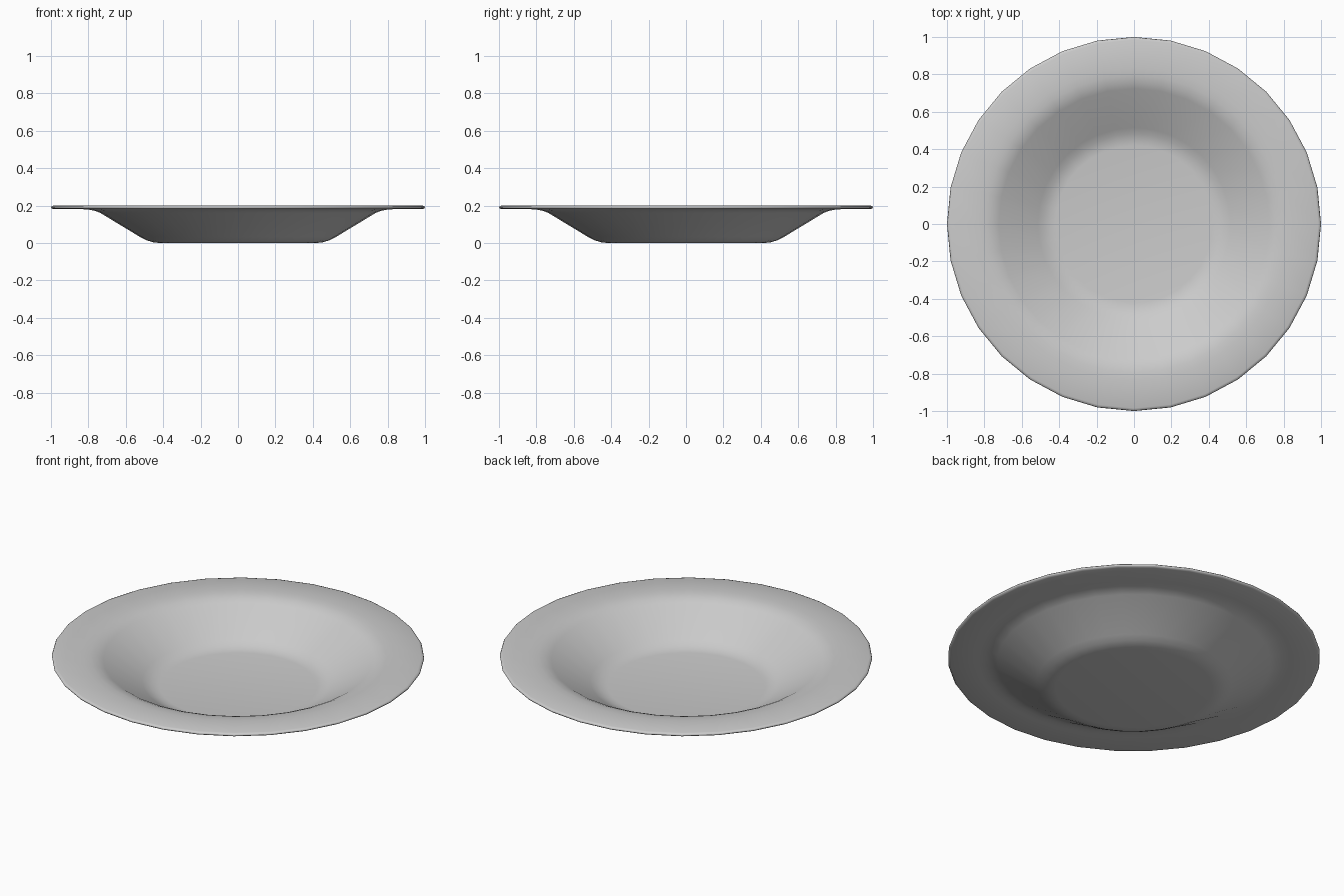
import bpy, bmesh, math

if "Cube" in bpy.data.objects:
    bpy.data.objects.remove(bpy.data.objects["Cube"])

# Profile from underside centre, round the rim, back to the floor centre (radius, height)
under = [(0.42, 0.0), (0.455, 0.004), (0.49, 0.015), (0.525, 0.033), (0.735, 0.16),
         (0.765, 0.172), (0.80, 0.179), (0.84, 0.181)]
rim = [(0.985, 0.181), (0.996, 0.185), (1.0, 0.191), (0.996, 0.197), (0.985, 0.201)]
upper = [(0.835, 0.201), (0.795, 0.199), (0.757, 0.191), (0.724, 0.177), (0.515, 0.05),
         (0.483, 0.034), (0.451, 0.024), (0.42, 0.02)]
profile = under + rim + upper
SIDES = 32

# Lathe the profile into rings joined by quads
bm = bmesh.new()
rings = []
for r, z in profile:
    rings.append([bm.verts.new((r * math.cos(2 * math.pi * i / SIDES),
                                r * math.sin(2 * math.pi * i / SIDES), z))
                  for i in range(SIDES)])
for a, b in zip(rings, rings[1:]):
    for i in range(SIDES):
        j = (i + 1) % SIDES
        bm.faces.new((a[i], a[j], b[j], b[i]))

# Flat base and flat eating surface
bm.faces.new(list(reversed(rings[0])))
bm.faces.new(rings[-1])
bmesh.ops.recalc_face_normals(bm, faces=bm.faces)

mesh = bpy.data.meshes.new("plate")
bm.to_mesh(mesh)
bm.free()
plate = bpy.data.objects.new("plate", mesh)
bpy.context.collection.objects.link(plate)

# Smooth shading all over
for p in mesh.polygons:
    p.use_smooth = True
